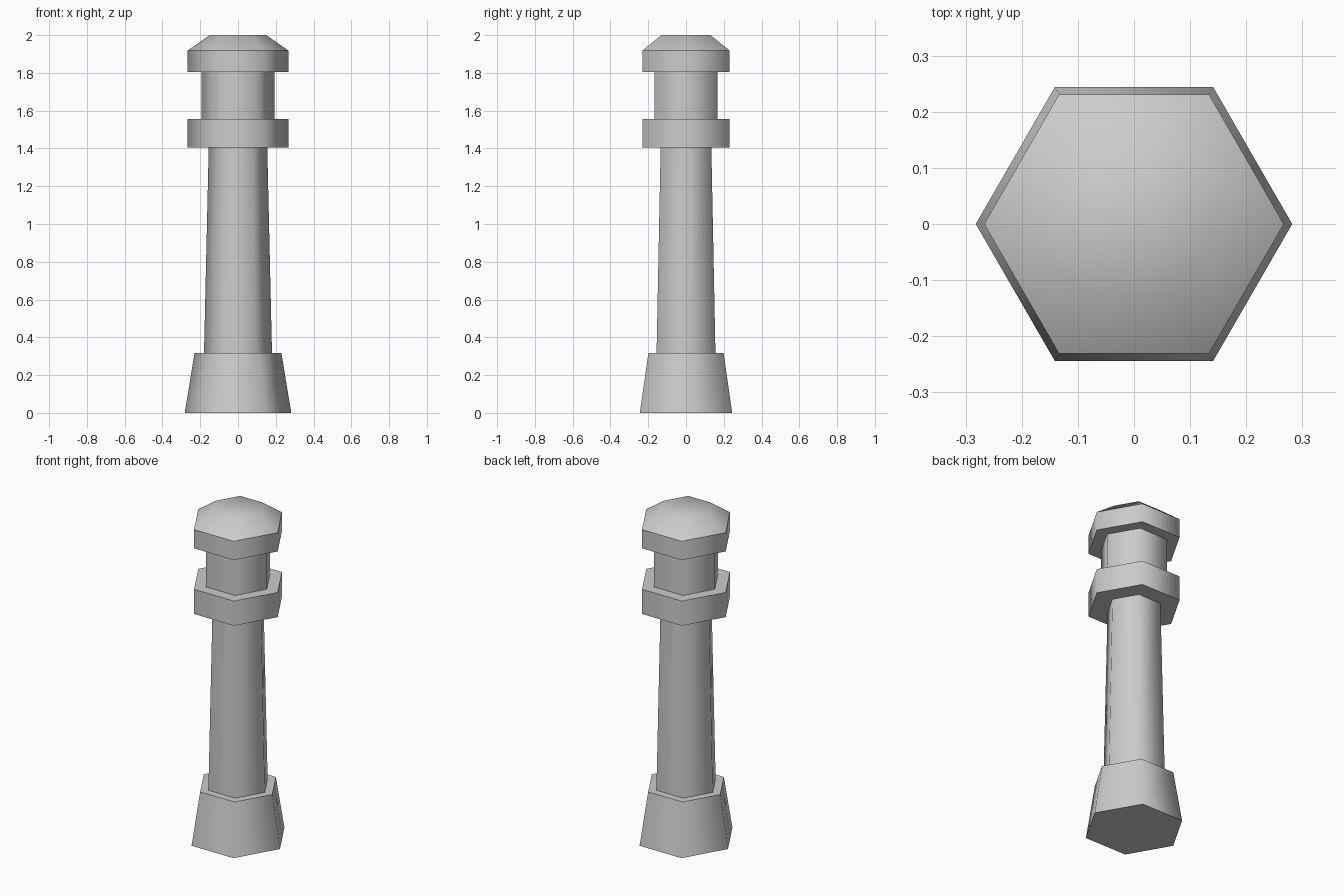
import bpy, bmesh
from math import cos, sin, pi

if "Cube" in bpy.data.objects:
    bpy.data.objects.remove(bpy.data.objects["Cube"])

SIDES = 6


def hex_part(name, profile, soft_rings=()):
    """Closed six-sided solid from (radius, z) rings; rings stay crisp unless listed as soft."""
    bm = bmesh.new()
    rings = [[bm.verts.new((r * cos(2 * pi * i / SIDES), r * sin(2 * pi * i / SIDES), z))
              for i in range(SIDES)] for r, z in profile]
    for a, b in zip(rings, rings[1:]):
        for i in range(SIDES):
            j = (i + 1) % SIDES
            bm.faces.new((a[i], a[j], b[j], b[i]))
    bm.faces.new(rings[0][::-1])
    bm.faces.new(rings[-1])
    for f in bm.faces:
        f.smooth = True
    for k, ring in enumerate(rings):
        for i in range(SIDES):
            bm.edges.get((ring[i], ring[(i + 1) % SIDES])).smooth = k in soft_rings
    mesh = bpy.data.meshes.new(name)
    bm.to_mesh(mesh)
    bm.free()
    obj = bpy.data.objects.new(name, mesh)
    bpy.context.collection.objects.link(obj)
    return obj


# Flared foot and tapering shaft
hex_part("base", [(0.282, 0), (0.23, 0.317)])
hex_part("shaft", [(0.18, 0.317), (0.155, 1.405)])
# Collar, narrow neck and bevelled cap with a softly shaded top
hex_part("collar", [(0.267, 1.405), (0.267, 1.555)])
hex_part("neck", [(0.194, 1.555), (0.194, 1.804)])
hex_part("cap", [(0.267, 1.804), (0.267, 1.918), (0.15, 2.0)], soft_rings=(2,))
